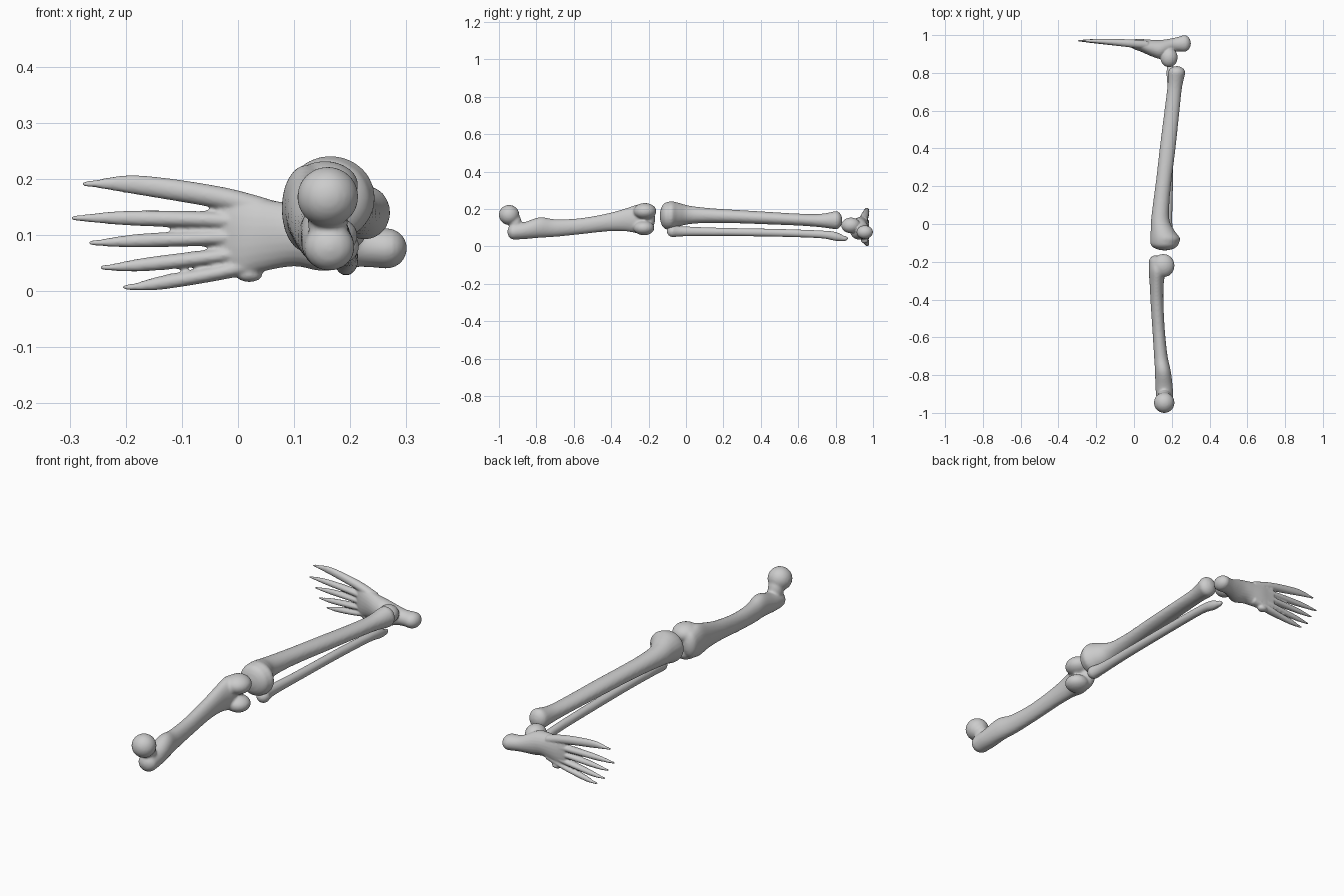
import bpy, bmesh
from math import sin, cos, pi
from mathutils import Vector, Matrix

if "Cube" in bpy.data.objects:
    bpy.data.objects.remove(bpy.data.objects["Cube"])


def spline(rows, steps=6):
    """Catmull-Rom interpolation through rows of numbers."""
    out = []
    for i in range(len(rows) - 1):
        p0, p1 = rows[max(i - 1, 0)], rows[i]
        p2, p3 = rows[i + 1], rows[min(i + 2, len(rows) - 1)]
        for s in range(steps):
            t = s / steps
            out.append([0.5 * (2 * b + (c - a) * t + (2 * a - 5 * b + 4 * c - d) * t * t
                               + (3 * b - a - 3 * c + d) * t ** 3)
                        for a, b, c, d in zip(p0, p1, p2, p3)])
    out.append(list(rows[-1]))
    return out


def loft(bm, axis, rows, caps, sides=24):
    """Round-ended tube; a row is (along, across, height, radius across, radius up)."""
    rows = spline(rows)
    direction = 1 if rows[-1][0] > rows[0][0] else -1
    steps = [k / 5 * pi / 2 for k in range(1, 5)]
    steps.append(pi / 2 * 0.97)

    def cap(row, depth, sign):
        return [[row[0] + sign * depth * sin(t), row[1], row[2], row[3] * cos(t), row[4] * cos(t)]
                for t in steps]

    rows = cap(rows[0], caps[0], -direction)[::-1] + rows + cap(rows[-1], caps[1], direction)
    rings = []
    for along, across, height, ra, rz in rows:
        ring = []
        for k in range(sides):
            a = 2 * pi * k / sides
            u, z = across + ra * cos(a), height + rz * sin(a)
            ring.append(bm.verts.new((u, along, z) if axis == 'Y' else (along, u, z)))
        rings.append(ring)
    faces = [bm.faces.new(rings[0]), bm.faces.new(rings[-1][::-1])]
    for r, q in zip(rings, rings[1:]):
        for k in range(sides):
            n = (k + 1) % sides
            faces.append(bm.faces.new((r[k], q[k], q[n], r[n])))
    bmesh.ops.recalc_face_normals(bm, faces=faces)


def knob(bm, centre, radii):
    m = Matrix.Translation(Vector(centre)) @ Matrix.Diagonal((*radii, 1))
    bmesh.ops.create_icosphere(bm, subdivisions=3, radius=1, matrix=m)


def finish(bm, name, voxel, smooth):
    """Fuse the overlapping volumes into one smooth bone."""
    me = bpy.data.meshes.new(name)
    bm.to_mesh(me)
    bm.free()
    ob = bpy.data.objects.new(name, me)
    bpy.context.collection.objects.link(ob)
    rm = ob.modifiers.new("fuse", 'REMESH')
    rm.mode = 'VOXEL'
    rm.voxel_size = voxel
    rm.use_smooth_shade = True
    sm = ob.modifiers.new("smooth", 'SMOOTH')
    sm.factor = 0.5
    sm.iterations = smooth
    return ob


# Thigh bone: shaft, ball head on a neck, two knee condyles
bm = bmesh.new()
loft(bm, 'Y', [(-.92, .163, .078, .045, .042), (-.86, .159, .085, .046, .046),
               (-.78, .153, .101, .042, .055), (-.70, .142, .098, .036, .047),
               (-.57, .131, .107, .033, .043), (-.42, .122, .128, .034, .048),
               (-.32, .120, .142, .037, .062), (-.25, .122, .147, .044, .078),
               (-.20, .117, .148, .038, .066)], (.035, .035))
knob(bm, (.16, -.946, .168), (.055, .055, .054))
knob(bm, (.16, -.913, .125), (.036, .034, .05))
knob(bm, (.155, -.22, .188), (.06, .062, .044))
knob(bm, (.158, -.225, .098), (.056, .056, .039))
finish(bm, "thigh_bone", .006, 6)

# Shin bone
bm = bmesh.new()
loft(bm, 'Y', [(-.10, .162, .163, .076, .074), (-.075, .165, .166, .079, .075),
               (-.04, .153, .169, .065, .064), (.02, .139, .168, .049, .049),
               (.12, .145, .165, .043, .040), (.25, .160, .160, .041, .036),
               (.40, .178, .153, .042, .034), (.60, .201, .143, .040, .032),
               (.72, .215, .138, .039, .036), (.80, .226, .140, .046, .049)], (.04, .036))
finish(bm, "shin_bone", .006, 5)

# Slim outer calf bone
bm = bmesh.new()
loft(bm, 'Y', [(-.07, .185, .080, .031, .031), (0, .180, .080, .023, .026),
               (.20, .185, .077, .021, .022), (.50, .190, .072, .020, .021),
               (.72, .195, .064, .019, .021), (.80, .193, .053, .021, .024),
               (.845, .192, .042, .014, .014)], (.032, .022))
finish(bm, "calf_bone", .005, 4)

# Foot: heel and midfoot, ankle dome, five tapering toes
bm = bmesh.new()
loft(bm, 'X', [(.265, .956, .076, .044, .036), (.215, .948, .080, .038, .037),
               (.15, .925, .092, .050, .056), (.10, .930, .100, .045, .056),
               (.04, .945, .099, .034, .065), (.0, .952, .098, .026, .074),
               (-.03, .960, .102, .017, .070)], (.036, .012))
knob(bm, (.185, .882, .112), (.046, .052, .042))
for base_z, mid_z, tip_x, tip_z, r in [(.166, .189, -.278, .191, .0175), (.126, .130, -.297, .130, .0135),
                                       (.095, .090, -.266, .086, .0125), (.063, .048, -.246, .042, .0125),
                                       (.034, .015, -.206, .007, .0125)]:
    mid_x = -.03 + (tip_x + .03) * .6
    loft(bm, 'X', [(.07, .948, .6 * base_z + .04, .022, .020),
                   (-.03, .957, base_z, .021, r * 1.15),
                   (mid_x, .967, mid_z, .013, r),
                   (tip_x + .02, .970, tip_z, .006, .006)], (.01, .022), 16)
# Bump at the root of the little toe
knob(bm, (.02, .955, .030), (.024, .02, .014))
finish(bm, "foot", .004, 3)
